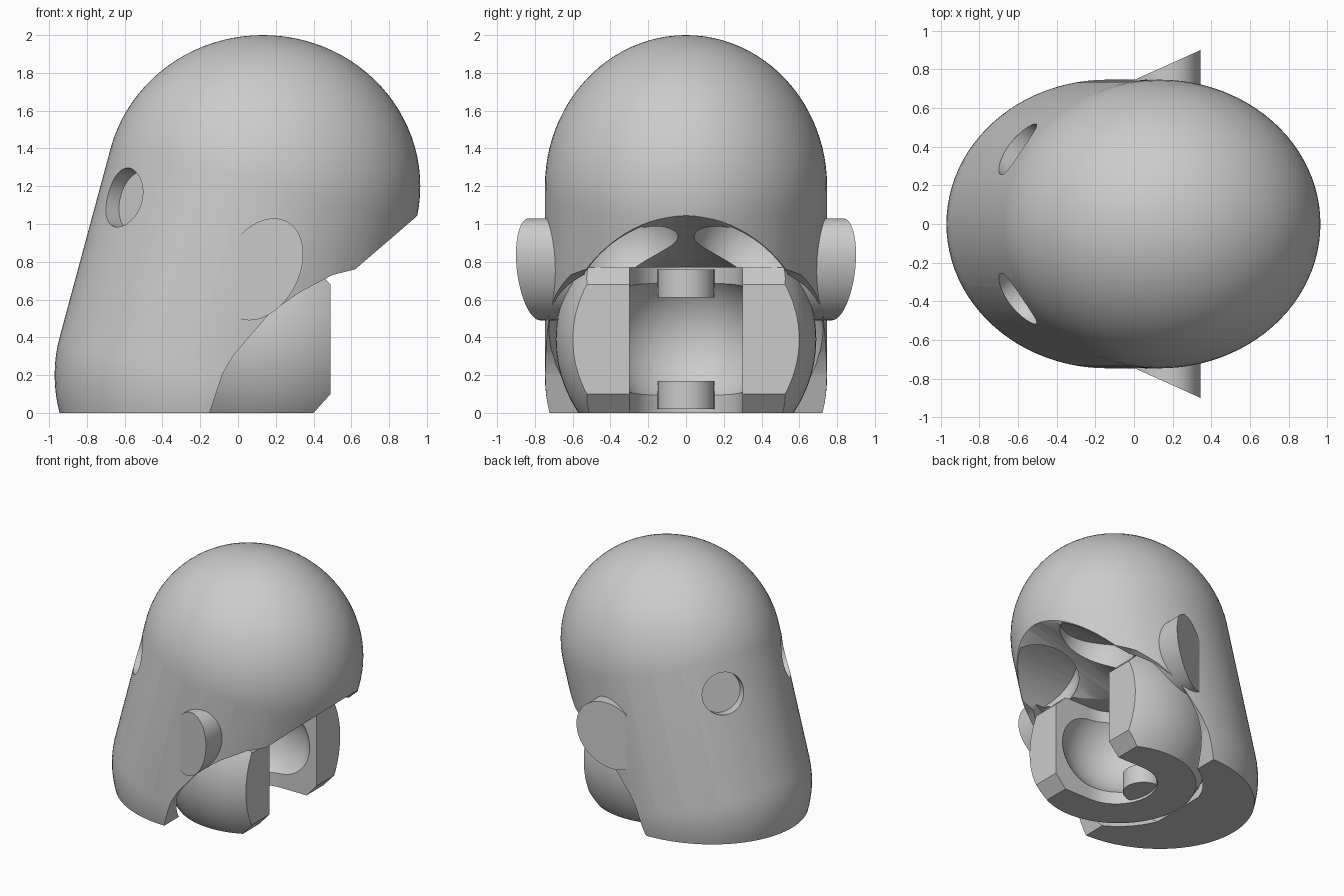
import bpy, bmesh, math
from mathutils import Vector, Matrix

cube = bpy.data.objects.get("Cube")
if cube:
    bpy.data.objects.remove(cube, do_unlink=True)

grey = bpy.data.materials.new("plain grey")
grey.use_nodes = True
COLOUR = (0.6, 0.6, 0.6, 1)
grey.diffuse_color = COLOUR
grey.node_tree.nodes["Principled BSDF"].inputs["Base Color"].default_value = COLOUR


def finish(bm, name):
    bmesh.ops.recalc_face_normals(bm, faces=bm.faces)
    mesh = bpy.data.meshes.new(name)
    bm.to_mesh(mesh)
    bm.free()
    mesh.materials.append(grey)
    ob = bpy.data.objects.new(name, mesh)
    bpy.context.collection.objects.link(ob)
    return ob


def ball(name, centre, radius):
    bm = bmesh.new()
    place = Matrix.Translation(centre)
    bmesh.ops.create_uvsphere(bm, u_segments=64, v_segments=32, radius=radius, matrix=place)
    return finish(bm, name)


def cone(name, centre, axis, r1, r2, depth, sides=64):
    bm = bmesh.new()
    bmesh.ops.create_cone(bm, cap_ends=True, segments=sides, radius1=r1, radius2=r2, depth=depth)
    turn = Vector(axis).to_track_quat('Z', 'Y').to_matrix().to_4x4()
    bm.transform(Matrix.Translation(centre) @ turn)
    return finish(bm, name)


def prism(name, profile, y0, y1):
    """Extrude an x-z profile along y; y0 and y1 map x to a y position."""
    bm = bmesh.new()
    a = [bm.verts.new((x, y0(x), z)) for x, z in profile]
    b = [bm.verts.new((x, y1(x), z)) for x, z in profile]
    bm.faces.new(a)
    bm.faces.new(b[::-1])
    n = len(a)
    for i in range(n):
        bm.faces.new((a[i], b[i], b[(i + 1) % n], a[(i + 1) % n]))
    return finish(bm, name)


def block(name, x0, x1, y0, y1, z0, z1):
    return prism(name, [(x0, z0), (x1, z0), (x1, z1), (x0, z1)], lambda x: y0, lambda x: y1)


def combine(ob, tool, operation):
    mod = ob.modifiers.new("cut", 'BOOLEAN')
    mod.object, mod.operation, mod.solver = tool, operation, 'EXACT'
    deps = bpy.context.evaluated_depsgraph_get()
    mesh = bpy.data.meshes.new_from_object(ob.evaluated_get(deps))
    ob.modifiers.clear()
    ob.data = mesh
    bpy.data.objects.remove(tool, do_unlink=True)


# Head: leaning hull around two equal ellipsoids
points = bmesh.new()
for x, z in ((0.132, 1.2), (-0.138, 0.2)):
    place = Matrix.Translation((x, 0, z)) @ Matrix.Diagonal((0.833, 0.747, 0.8, 1))
    bmesh.ops.create_uvsphere(points, u_segments=96, v_segments=48, radius=1, matrix=place)
bm = bmesh.new()
for v in points.verts:
    bm.verts.new(v.co)
points.free()
bmesh.ops.convex_hull(bm, input=bm.verts)
bmesh.ops.delete(bm, geom=[v for v in bm.verts if not v.link_faces], context='VERTS')
head = finish(bm, "head")
combine(head, block("base_cutter", -2, 2, -2, 2, -2, 0), 'DIFFERENCE')

# Neck opening along the lower back
rim = [(-0.15, -0.1), (-0.15, 0), (-0.08, 0.21), (-0.02, 0.31), (0.05, 0.39), (0.17, 0.53),
       (0.33, 0.64), (0.5, 0.73), (0.62, 0.76), (0.94, 1.035), (1.3, 1.35), (1.3, -0.1)]
combine(head, prism("neck_cutter", rim, lambda x: -1, lambda x: 1), 'DIFFERENCE')

# Clearance around the socket, widening into a funnel towards the rim
CENTRE = Vector((0.15, 0, 0.39))
clearance = ball("clearance_cutter", CENTRE, 0.73)
combine(clearance, block("clearance_limit", -0.42, 2, -1, 1, -1, 0.77), 'INTERSECT')
combine(head, clearance, 'DIFFERENCE')
combine(head, cone("funnel_cutter", (0.53, 0, 0.39), (1, 0, 0), 0.383, 0.655, 0.84), 'DIFFERENCE')

# Paired hollows in the funnel and round eye recesses
for side in (-1, 1):
    hollow = ball("hollow_cutter", (0.62, side * 0.33, 0.9), 0.29)
    combine(hollow, cone("hollow_limit", (0.5, 0, 0.39), (1, 0, 0), 0.64, 0.64, 2), 'INTERSECT')
    combine(head, hollow, 'DIFFERENCE')
    axis = Vector((-0.8, side * 0.57, 0.2)).normalized()
    eye = Vector((-0.59, side * 0.38, 1.135))
    combine(head, cone("eye_cutter", eye + axis * 0.13, axis, 0.16, 0.16, 0.4), 'DIFFERENCE')

# Socket: clipped ball with chamfered claws
socket = ball("neck_socket", CENTRE, 0.69)
outline = [(-0.6, 0), (0.4, 0), (0.49, 0.1), (0.49, 0.68), (0.4, 0.77), (-0.6, 0.77)]
combine(socket, prism("socket_limit", outline, lambda x: -1, lambda x: 1), 'INTERSECT')
combine(socket, ball("socket_hollow", CENTRE, 0.41), 'DIFFERENCE')
combine(socket, cone("socket_flare", (0.42, 0, 0.39), (1, 0, 0), 0.36, 0.46, 0.2), 'DIFFERENCE')
combine(socket, cone("socket_funnel", (-0.25, 0, 0.39), (1, 0, 0), 0.13, 0.28, 0.28), 'DIFFERENCE')

# Slot between the claws: round at the back, chamfered at the mouth
combine(socket, cone("slot_back", (0.17, 0, 0.39), (0, 0, 1), 0.3, 0.3, 2), 'DIFFERENCE')
combine(socket, block("slot", 0.17, 1, -0.3, 0.3, -1, 2), 'DIFFERENCE')
combine(socket, cone("slot_mouth", (1.1, 0, 0.39), (0, 0, 1), 1, 1, 2, 4), 'DIFFERENCE')

# Retaining nubs at the back of the slot
for name, z in (("lower_nub", 0.095), ("upper_nub", 0.685)):
    combine(socket, cone(name, (-0.09, 0, z), (0, 0, 1), 0.15, 0.15, 0.15), 'UNION')

# Ears: tilted ovals that flare away from the head towards the back
ears = []
oval = []
for i in range(64):
    t = math.tau * i / 64
    oval.append((0.125 + 0.22 * math.cos(t), 0.76 + 0.27 * math.sin(t + 0.3)))
for name, side in (("right_ear", -1), ("left_ear", 1)):
    ears.append(prism(name, oval, lambda x: side * 0.6, lambda x: side * (0.745 + 0.45 * x)))

# Smooth shading with crisp cut edges
bpy.ops.object.select_all(action='DESELECT')
for ob in [head, socket] + ears:
    ob.select_set(True)
    bpy.context.view_layer.objects.active = ob
bpy.ops.object.shade_smooth_by_angle(angle=math.radians(30))
